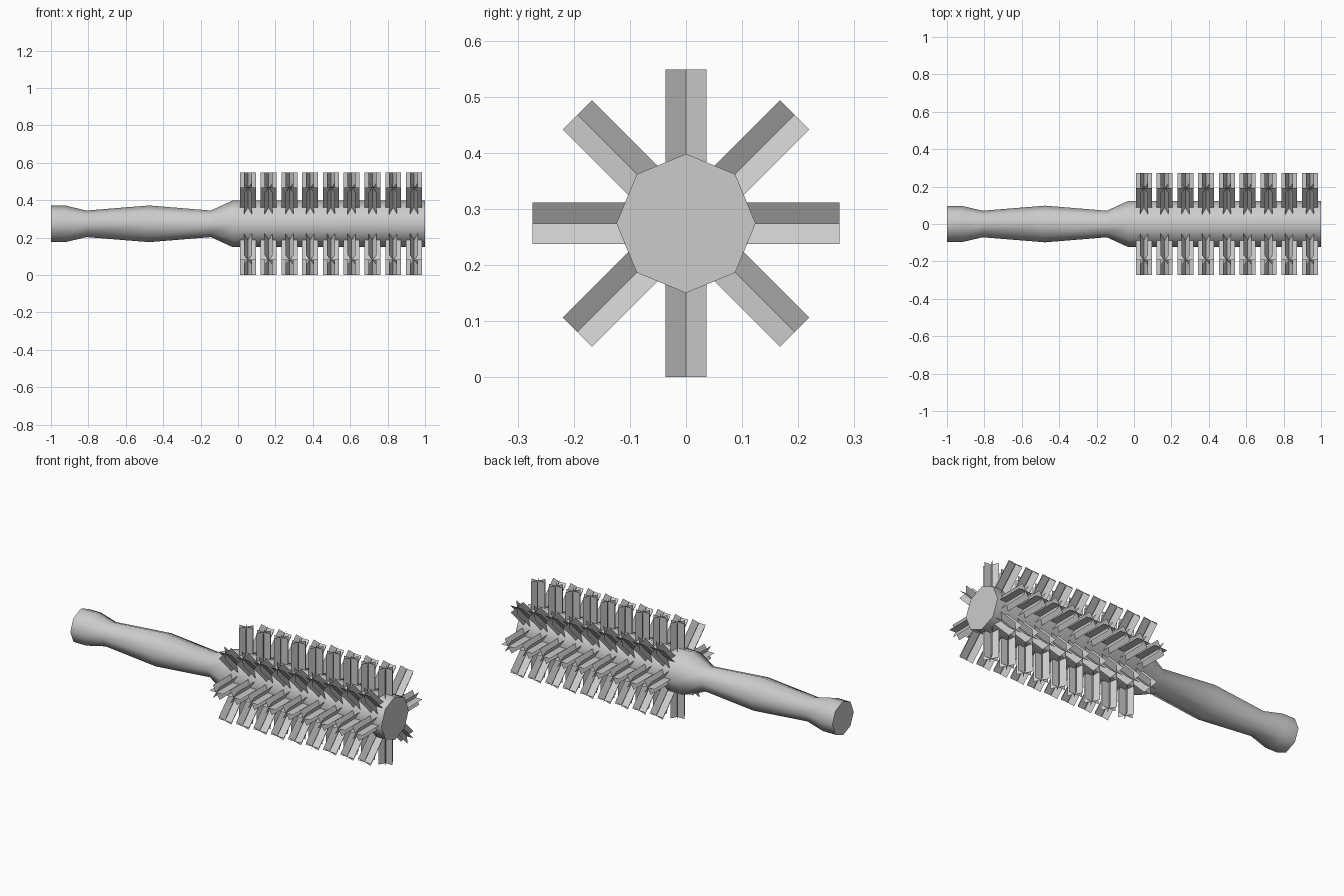
import bpy, math
from mathutils import Matrix, Vector

if "Cube" in bpy.data.objects:
    bpy.data.objects.remove(bpy.data.objects["Cube"])

SIDES = 8
AXIS_Z = 0.274
ROWS, PITCH, FIRST_X = 9, 0.111, 0.053
TUFT_HALF, TUFT_IN, TUFT_OUT = 0.0427, 0.10, 0.274


def make_object(name, verts, faces):
    mesh = bpy.data.meshes.new(name)
    mesh.from_pydata(verts, [], faces)
    mesh.update()
    obj = bpy.data.objects.new(name, mesh)
    bpy.context.collection.objects.link(obj)
    obj.location.z = AXIS_Z
    return obj


def lathe(name, profile):
    """Octagonal solid turned about the x axis from (x, radius) points."""
    verts, faces = [], []
    for x, r in profile:
        for i in range(SIDES):
            a = 2 * math.pi * i / SIDES
            verts.append((x, r * math.cos(a), r * math.sin(a)))
    for k in range(len(profile) - 1):
        for i in range(SIDES):
            j = (i + 1) % SIDES
            a, b = k * SIDES, (k + 1) * SIDES
            faces.append((a + i, b + i, b + j, a + j)[::-1])
    faces.append(tuple(range(SIDES))[::-1])
    last = (len(profile) - 1) * SIDES
    faces.append(tuple(range(last, last + SIDES)))
    return make_object(name, verts, faces)


# Handle and bristle core, one turned piece
body = lathe("handle_and_core", [
    (-1.0, 0.097), (-0.92, 0.097), (-0.81, 0.071), (-0.475, 0.098),
    (-0.145, 0.071), (-0.03, 0.124), (1.0, 0.124)])
bpy.context.view_layer.objects.active = body
body.select_set(True)
bpy.ops.object.shade_smooth_by_angle(angle=math.radians(60))
body.select_set(False)

# Bristle tufts: three crossed flat cards each, eight around, nine along
verts, faces = [], []
for row in range(ROWS):
    shift = Matrix.Translation((FIRST_X + row * PITCH, 0, 0))
    for i in range(SIDES):
        around = Matrix.Rotation(2 * math.pi * i / SIDES, 4, 'X')
        for c in range(3):
            m = shift @ around @ Matrix.Rotation(math.pi * c / 3, 4, 'Z')
            n = len(verts)
            for x, z in ((-1, TUFT_IN), (1, TUFT_IN), (1, TUFT_OUT), (-1, TUFT_OUT)):
                verts.append(m @ Vector((x * TUFT_HALF, 0, z)))
            faces.append((n, n + 1, n + 2, n + 3))
make_object("bristles", verts, faces)
